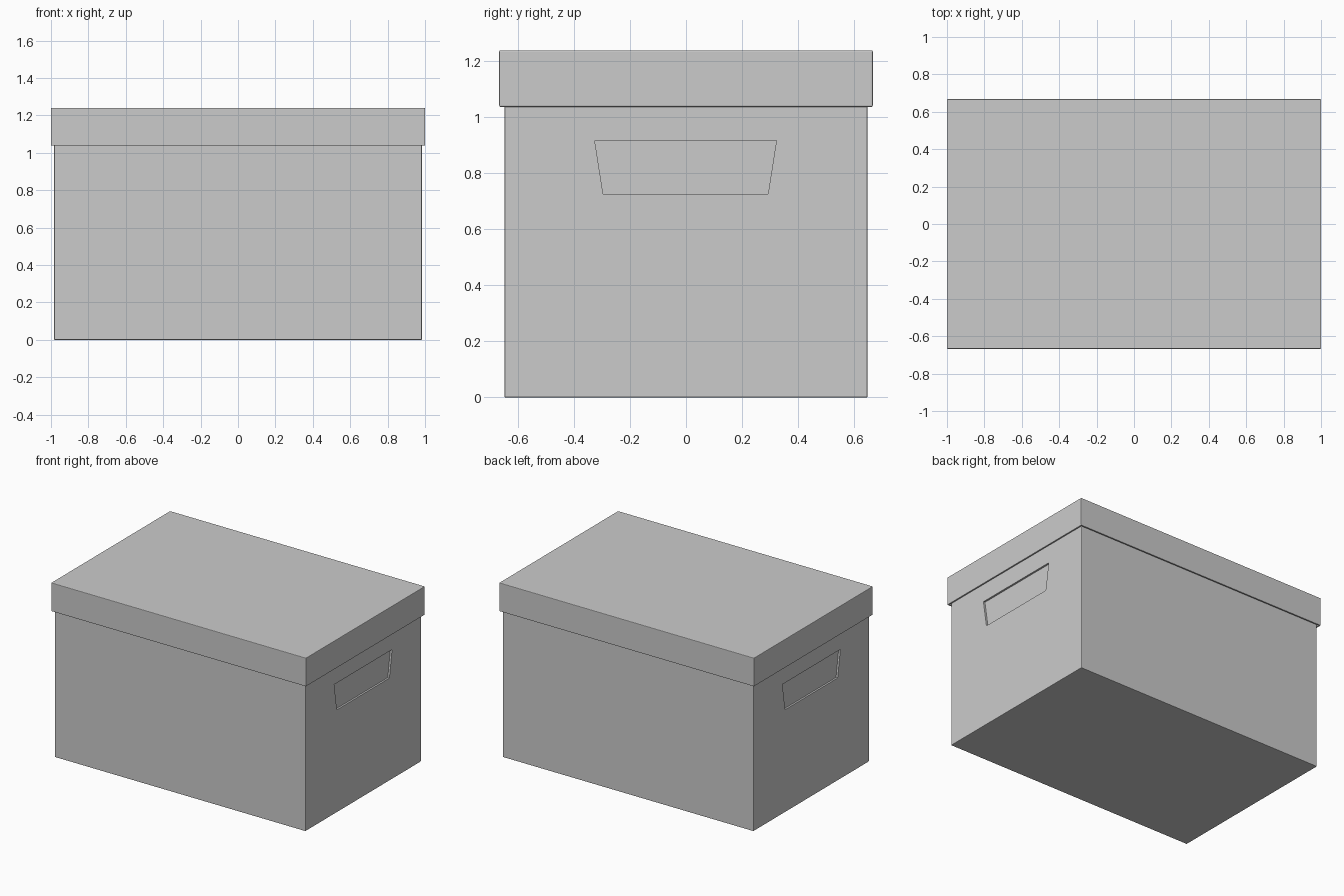
import bpy, bmesh

if "Cube" in bpy.data.objects:
    bpy.data.objects.remove(bpy.data.objects["Cube"])


def new_object(name, bm):
    bmesh.ops.recalc_face_normals(bm, faces=bm.faces)
    mesh = bpy.data.meshes.new(name)
    bm.to_mesh(mesh)
    bm.free()
    obj = bpy.data.objects.new(name, mesh)
    bpy.context.collection.objects.link(obj)
    return obj


def open_box(name, half_x, half_y, z0, z1, open_top, wall):
    """Box shell with its top or bottom missing, thickened inwards."""
    bm = bmesh.new()
    bmesh.ops.create_cube(bm, size=2)
    for v in bm.verts:
        v.co = (v.co.x * half_x, v.co.y * half_y, z1 if v.co.z > 0 else z0)
    side = 1 if open_top else -1
    bm.normal_update()
    bmesh.ops.delete(bm, geom=[f for f in bm.faces if f.normal.z * side > 0.5],
                     context='FACES_ONLY')
    # The open shell keeps the cube's outward normals
    mesh = bpy.data.meshes.new(name)
    bm.to_mesh(mesh)
    bm.free()
    obj = bpy.data.objects.new(name, mesh)
    bpy.context.collection.objects.link(obj)
    solid = obj.modifiers.new("wall", 'SOLIDIFY')
    solid.thickness = wall
    solid.offset = -1
    solid.use_even_offset = True
    return obj


def soften(obj, width):
    bevel = obj.modifiers.new("soft_edges", 'BEVEL')
    bevel.width = width
    bevel.segments = 2
    bevel.limit_method = 'ANGLE'


# Box body and overhanging lid
body = open_box("box_body", 0.983, 0.648, 0.0, 1.215, True, 0.03)
soften(body, 0.004)
lid = open_box("lid", 1.0, 0.667, 1.038, 1.24, False, 0.012)
soften(lid, 0.004)

# Trapezoid handle recess in both ends
bm = bmesh.new()
profile = [(-0.326, 0.918), (0.323, 0.918), (0.293, 0.727), (-0.296, 0.727)]
face = bm.faces.new([bm.verts.new((0.97, y, z)) for y, z in profile])
ext = bmesh.ops.extrude_face_region(bm, geom=[face])
bmesh.ops.translate(bm, vec=(0.1, 0, 0),
                    verts=[v for v in ext["geom"] if isinstance(v, bmesh.types.BMVert)])
cutter = new_object("handle_cutter", bm)
cutter.modifiers.new("both_ends", 'MIRROR')
cutter.hide_render = True
cutter.display_type = 'WIRE'

cut = body.modifiers.new("handle_recess", 'BOOLEAN')
cut.operation = 'DIFFERENCE'
cut.solver = 'EXACT'
cut.object = cutter
